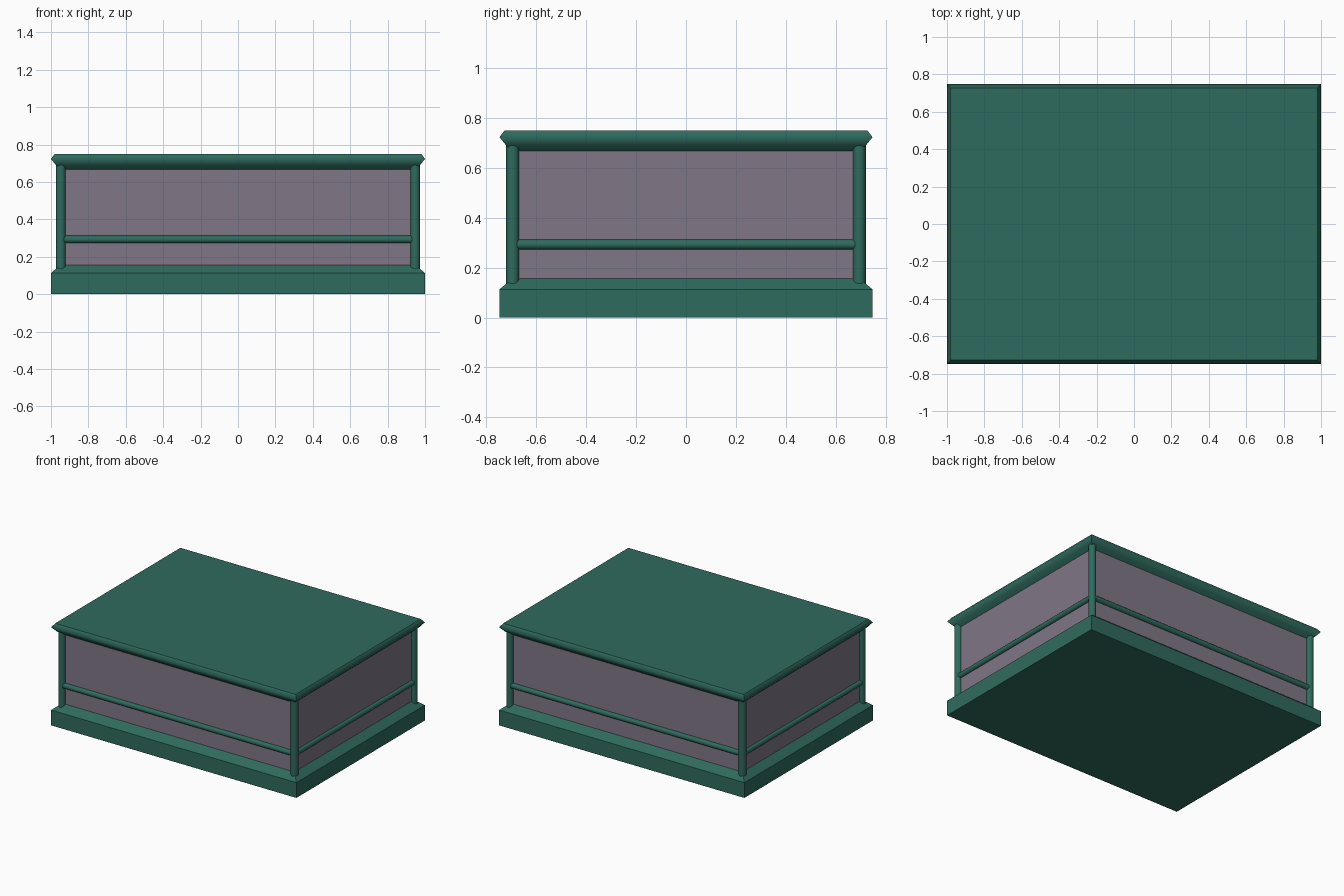
import bpy, bmesh, math
from mathutils import Matrix

if "Cube" in bpy.data.objects:
    bpy.data.objects.remove(bpy.data.objects["Cube"])


def material(name, rgb):
    m = bpy.data.materials.new(name)
    m.diffuse_color = (*rgb, 1.0)
    m.use_nodes = True
    m.node_tree.nodes["Principled BSDF"].inputs["Base Color"].default_value = m.diffuse_color
    return m


GREEN = material("dark green paint", (0.028, 0.145, 0.112))
GREY = material("mauve grey panel", (0.215, 0.185, 0.240))

PX, PY = 0.947, 0.695      # half size of the panelled body
GAP = 0.055                # how far the base and lid stand proud of it


def finish(bm, name, mat):
    bmesh.ops.recalc_face_normals(bm, faces=bm.faces[:])
    me = bpy.data.meshes.new(name)
    bm.to_mesh(me)
    bm.free()
    me.materials.append(mat)
    ob = bpy.data.objects.new(name, me)
    bpy.context.collection.objects.link(ob)
    return ob


def moulded_block(name, mat, profile, smooth=False):
    """Stack of rectangles; profile is (distance outside the body, z)."""
    bm = bmesh.new()
    rings = []
    for out, z in profile:
        x, y = PX + out, PY + out
        rings.append([bm.verts.new((sx * x, sy * y, z))
                      for sx, sy in ((-1, -1), (1, -1), (1, 1), (-1, 1))])
    for a, b in zip(rings, rings[1:]):
        for i in range(4):
            j = (i + 1) % 4
            f = bm.faces.new((a[i], a[j], b[j], b[i]))
            f.smooth = smooth
    bm.faces.new(rings[0])
    bm.faces.new(rings[-1])
    # keep mitred corners and the top and bottom rims crisp
    inner = {v for r in rings[1:-1] for v in r}
    for e in bm.edges:
        level = abs(e.verts[0].co.z - e.verts[1].co.z) < 1e-6
        e.smooth = level and all(v in inner for v in e.verts)
    return finish(bm, name, mat)


def rod(name, radius, length, centre, axis):
    bm = bmesh.new()
    bmesh.ops.create_cone(bm, cap_ends=True, segments=20, radius1=radius,
                          radius2=radius, depth=length)
    for f in bm.faces:
        f.smooth = len(f.verts) == 4
    for e in bm.edges:
        e.smooth = all(f.smooth for f in e.link_faces)
    turn = {"x": Matrix.Rotation(math.pi / 2, 4, "Y"),
            "y": Matrix.Rotation(math.pi / 2, 4, "X"),
            "z": Matrix.Identity(4)}[axis]
    bm.transform(Matrix.Translation(centre) @ turn)
    return finish(bm, name, GREEN)


# Plinth with sloped top edge
moulded_block("base", GREEN, [(GAP - 0.002, 0), (GAP - 0.002, 0.113), (0, 0.157), (-0.01, 0.157)])
# Panelled body
moulded_block("panel_body", GREY, [(0, 0.14), (0, 0.69)])
# Lid with softly shaded moulding
moulded_block("lid", GREEN, [(0, 0.667), (0.026, 0.69), (0.053, 0.723), (0.033, 0.75)],
              smooth=True)

# Corner posts
for sx, side in ((-1, "left"), (1, "right")):
    for sy, end in ((-1, "front"), (1, "back")):
        rod(f"{end}_{side}_post", 0.026, 0.59, (sx * PX, sy * PY, 0.415), "z")

# Horizontal rails round the body
for s, end, side in ((-1, "front", "left"), (1, "back", "right")):
    rod(f"{end}_rail", 0.02, 2 * PX, (0, s * PY, 0.293), "x")
    rod(f"{side}_rail", 0.02, 2 * PY, (s * PX, 0, 0.293), "y")
